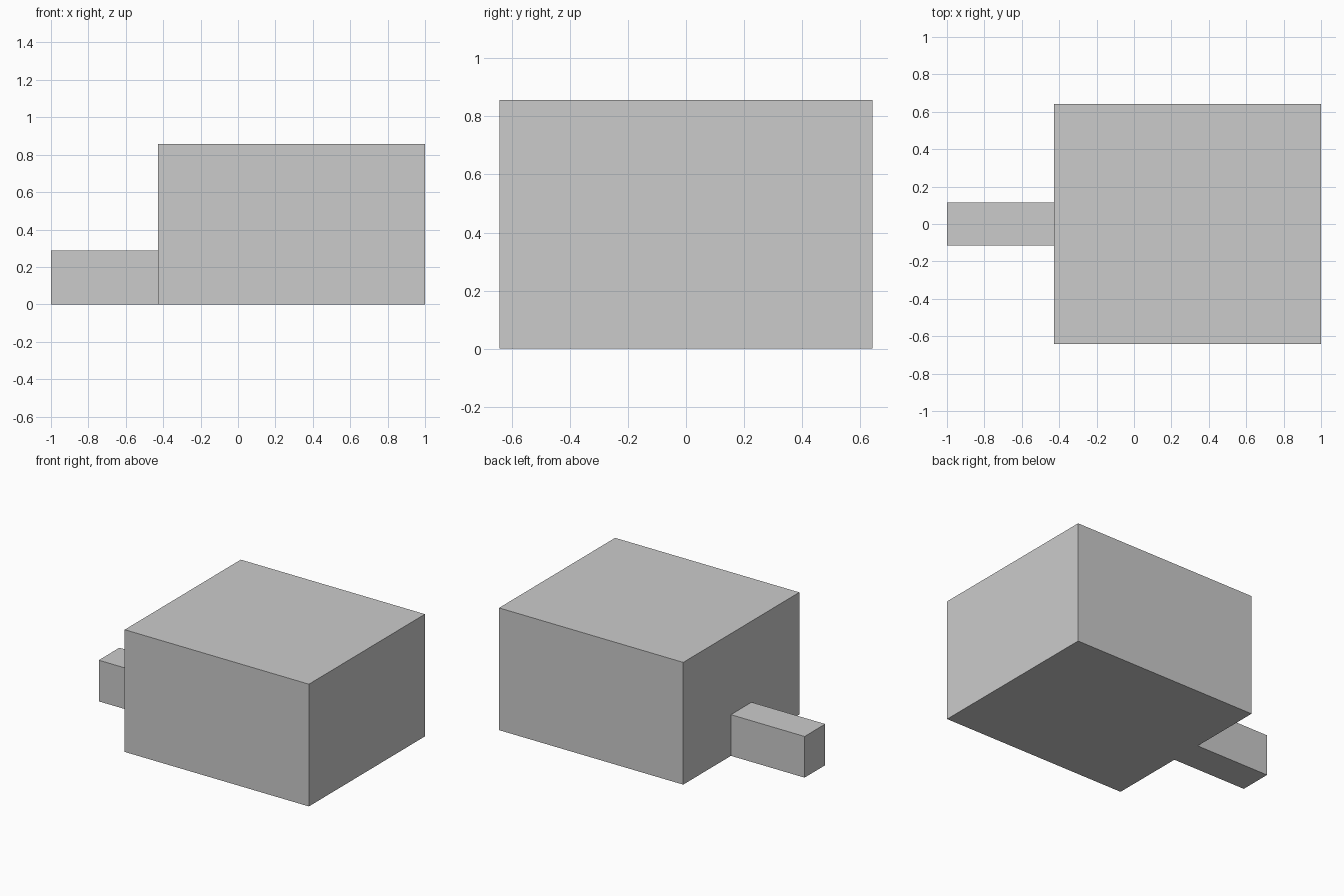
import bpy

if "Cube" in bpy.data.objects:
    bpy.data.objects.remove(bpy.data.objects["Cube"])


def box(name, x0, x1, width, height):
    """Box standing on z = 0, centred on y = 0."""
    bpy.ops.mesh.primitive_cube_add(size=1, location=((x0 + x1) / 2, 0, height / 2))
    ob = bpy.context.object
    ob.name = name
    ob.scale = (x1 - x0, width, height)
    bpy.ops.object.transform_apply(location=True, rotation=False, scale=True)
    return ob


# Main block, and a short bar that reaches slightly into it
bar = box("end_bar", -1.0, -0.35, 0.2286, 0.2886)
block = box("main_block", -0.4286, 1.0, 1.2857, 0.8571)

# Fuse both into one solid so the underside is continuous
union = block.modifiers.new("join_bar", 'BOOLEAN')
union.operation = 'UNION'
union.solver = 'EXACT'
union.object = bar
bpy.ops.object.modifier_apply(modifier=union.name)
bpy.data.objects.remove(bar, do_unlink=True)
block.name = "block_with_bar"
